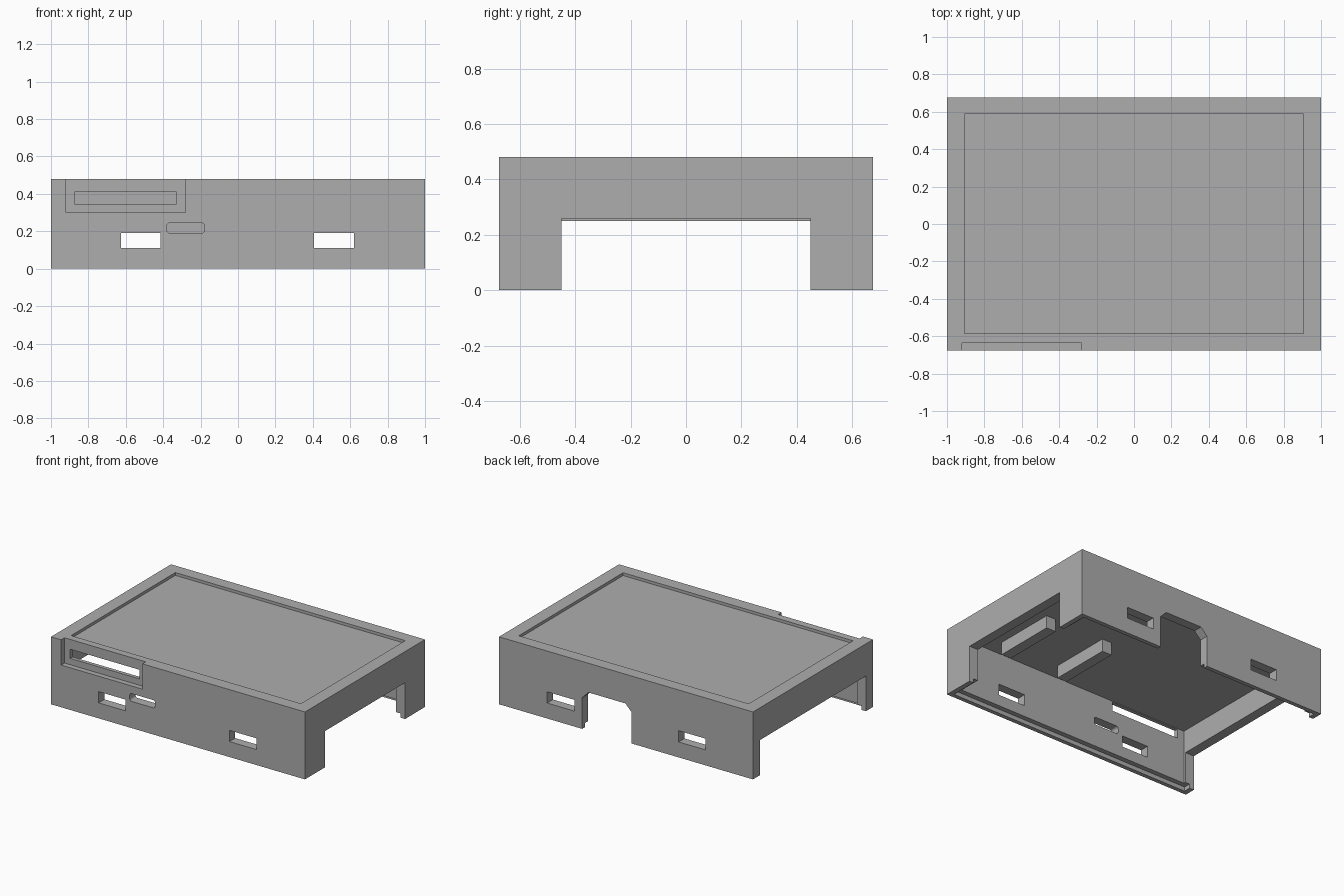
import bpy
import bmesh
from mathutils import Vector

cube = bpy.data.objects.get("Cube")
if cube:
    bpy.data.objects.remove(cube, do_unlink=True)

grey = bpy.data.materials.new("mid grey plastic")
grey.use_nodes = True
grey.diffuse_color = (0.42, 0.42, 0.42, 1)
grey.node_tree.nodes["Principled BSDF"].inputs["Base Color"].default_value = grey.diffuse_color


def prism(name, outline, y0, y1):
    """Extrude an x-z outline along y."""
    bm = bmesh.new()
    face = bm.faces.new([bm.verts.new((x, y0, z)) for x, z in outline])
    grown = bmesh.ops.extrude_face_region(bm, geom=[face])["geom"]
    verts = [g for g in grown if isinstance(g, bmesh.types.BMVert)]
    bmesh.ops.translate(bm, verts=verts, vec=Vector((0, y1 - y0, 0)))
    bmesh.ops.recalc_face_normals(bm, faces=bm.faces)
    mesh = bpy.data.meshes.new(name)
    bm.to_mesh(mesh)
    bm.free()
    mesh.materials.append(grey)
    obj = bpy.data.objects.new(name, mesh)
    bpy.context.collection.objects.link(obj)
    return obj


def box(name, x0, x1, y0, y1, z0, z1):
    return prism(name, [(x0, z0), (x1, z0), (x1, z1), (x0, z1)], y0, y1)


def round_y_edges(obj, radius):
    """Round the four corners of a box that run along y."""
    bm = bmesh.new()
    bm.from_mesh(obj.data)
    edges = [e for e in bm.edges
             if abs(e.verts[0].co.y - e.verts[1].co.y) > 0.01]
    bmesh.ops.bevel(bm, geom=edges, offset=radius, segments=4,
                    profile=0.5, affect='EDGES')
    bm.to_mesh(obj.data)
    bm.free()


W, D, H = 1.0, 0.675, 0.48
CEILING = 0.415
case = box("case_shell", -W, W, -D, D, 0, H)

# Hollow interior, stepped bottom rim, shallow screen recess
cutters = [
    box("cavity", -0.93, 0.93, -0.61, 0.61, -0.2, CEILING),
    box("rim_step", -0.965, 0.965, -0.645, 0.645, -0.2, 0.03),
    box("screen_recess", -0.905, 0.905, -0.585, 0.588, 0.46, 0.6),
]

# Side openings: narrower on the left, wider on the right
cutters.append(box("left_opening", 0.9, 1.1, -0.45, 0.45, -0.2, 0.258))
cutters.append(box("right_opening", -1.1, -0.9, -0.595, 0.595, -0.2, 0.25))

# Vent windows through front and back walls
for x0, x1 in ((-0.625, -0.415), (0.405, 0.62)):
    cutters.append(box("window", x0, x1, -0.8, 0.8, 0.11, 0.19))

# Front card recess with its slot, and the rounded small port
cutters.append(box("front_recess", -0.92, -0.28, -0.8, -0.637, 0.3, 0.6))
cutters.append(box("front_slot", -0.875, -0.33, -0.8, -0.55, 0.345, 0.41))
port = box("small_port", -0.38, -0.18, -0.8, -0.55, 0.19, 0.245)
round_y_edges(port, 0.016)
cutters.append(port)

# Back cable notch with chamfered corners
notch = [(-0.045, -0.2), (0.345, -0.2), (0.345, 0.222),
         (0.295, 0.272), (0.005, 0.272), (-0.045, 0.222)]
cutters.append(prism("cable_notch", notch, 0.55, 0.8))

# Apply all cuts and discard the cutters
for cutter in cutters:
    cutter.hide_render = True
    mod = case.modifiers.new(cutter.name, 'BOOLEAN')
    mod.operation = 'DIFFERENCE'
    mod.solver = 'EXACT'
    mod.object = cutter
graph = bpy.context.evaluated_depsgraph_get()
result = bpy.data.meshes.new_from_object(case.evaluated_get(graph))
case.modifiers.clear()
case.data = result
for cutter in cutters:
    bpy.data.objects.remove(cutter, do_unlink=True)

# Support ribs under the ceiling
for name, x in (("left_rib", 0.66), ("middle_rib", 0.193)):
    box(name, x - 0.038, x + 0.038, -0.49, -0.04, 0.325, CEILING + 0.01)
